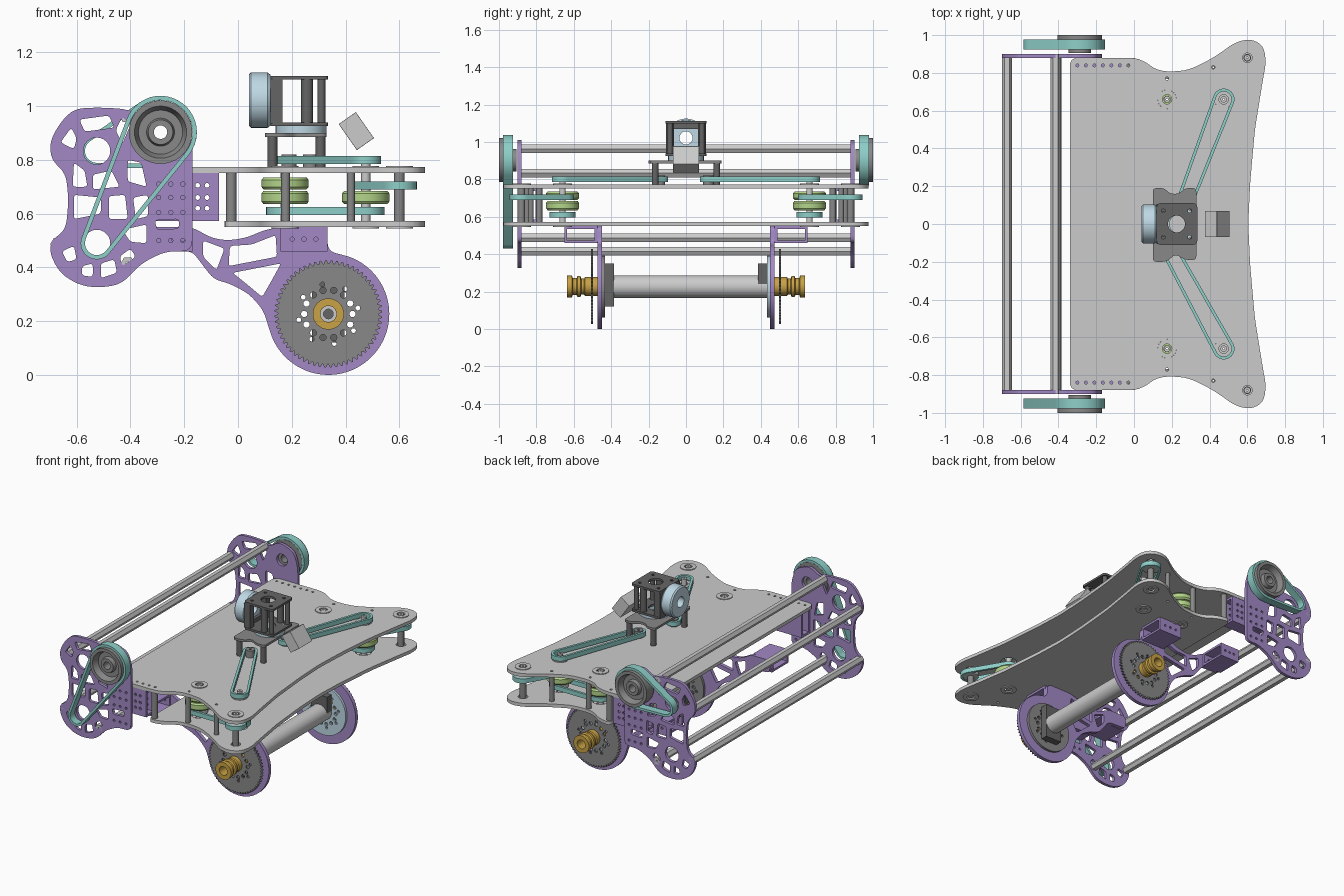
import bpy, bmesh
from math import pi, sin, cos, atan2, acos, hypot
from mathutils import Vector

if "Cube" in bpy.data.objects:
    bpy.data.objects.remove(bpy.data.objects["Cube"])


def mat(name, *c):
    m = bpy.data.materials.new(name)
    m.diffuse_color = (*c, 1)
    m.use_nodes = True
    m.node_tree.nodes["Principled BSDF"].inputs["Base Color"].default_value = m.diffuse_color
    return m


PURPLE = mat("purple", .36, .25, .56)
TEAL = mat("teal", .27, .62, .58)
GREEN = mat("green", .45, .66, .25)
BLUE = mat("pale_blue", .52, .69, .78)
BRASS = mat("brass", .58, .36, .06)
DARK = mat("dark_grey", .13, .13, .13)
MID = mat("mid_grey", .25, .25, .25)
FLAT, FRONT = (0, 0, 0), (pi / 2, 0, 0)
PI2 = 2 * pi


# ---- helpers
def circle(x, y, r, n=24):
    return [(x + r * cos(PI2 * i / n), y + r * sin(PI2 * i / n)) for i in range(n)]


def rounded(pts, r, n=4):
    """Fillet every corner; points are in hundredths."""
    out, pts = [], [Vector(p) / 100 for p in pts]
    for i, p in enumerate(pts):
        ends = []
        for q in (pts[i - 1], pts[(i + 1) % len(pts)]):
            d = q - p
            ends.append(p + d.normalized() * min(r, d.length * .48))
        for k in range(n + 1):
            t = k / n
            out.append(ends[0] * (1 - t) ** 2 + p * 2 * t * (1 - t) + ends[1] * t * t)
    return out


def hull(c1, r1, c2, r2, n=24):
    d = Vector(c2) - Vector(c1)
    a, off = atan2(d.y, d.x), acos((r1 - r2) / d.length)
    arc = lambda c, r, s, e: [(c[0] + r * cos(s + (e - s) * k / n), c[1] + r * sin(s + (e - s) * k / n)) for k in range(n + 1)]
    return arc(c1, r1, a + off, a + PI2 - off) + arc(c2, r2, a - off, a + off)


def sheet(name, loops, a, b, rot=FLAT, m=None):
    """Flat plate with holes, from a to b along its normal (z if FLAT, y if FRONT)."""
    cu = bpy.data.curves.new(name, 'CURVE')
    cu.dimensions, cu.fill_mode, cu.extrude = '2D', 'BOTH', abs(b - a) / 2
    for pts in loops:
        s = cu.splines.new('POLY')
        s.points.add(len(pts) - 1)
        for v, p in zip(s.points, pts):
            v.co = (p[0], p[1], 0, 1)
        s.use_cyclic_u = True
    ob = bpy.data.objects.new(name, cu)
    bpy.context.collection.objects.link(ob)
    c = (a + b) / 2
    ob.location = (0, 0, c) if rot == FLAT else (0, c, 0)
    ob.rotation_euler = rot
    bpy.ops.object.select_all(action='DESELECT')
    ob.select_set(True)
    bpy.context.view_layer.objects.active = ob
    bpy.ops.object.convert(target='MESH')
    ob = bpy.context.object
    if m:
        ob.data.materials.append(m)
    return ob


def belt(name, c1, r1, c2, r2, a, b, rot=FLAT, t=.016):
    sheet(name, [hull(c1, r1, c2, r2), hull(c1, r1 - t, c2, r2 - t)], a, b, rot, TEAL)


def lathe(name, prof, loc, axis=(0, 0, 1), m=None, n=40):
    """Revolve a closed (radius, height) profile about an axis."""
    bm = bmesh.new()
    rings = [[bm.verts.new((r * cos(PI2 * i / n), r * sin(PI2 * i / n), h)) for r, h in prof] for i in range(n)]
    k = len(prof)
    for i in range(n):
        A, B = rings[i], rings[(i + 1) % n]
        for j in range(k):
            bm.faces.new((A[j], B[j], B[(j + 1) % k], A[(j + 1) % k]))
    bmesh.ops.recalc_face_normals(bm, faces=bm.faces)
    me = bpy.data.meshes.new(name)
    bm.to_mesh(me)
    bm.free()
    ob = bpy.data.objects.new(name, me)
    bpy.context.collection.objects.link(ob)
    ob.location = loc
    ob.rotation_euler = Vector(axis).to_track_quat('Z', 'Y').to_euler()
    if m:
        me.materials.append(m)


def rod(name, p, axis, a, b, r, m=None, n=20, hole=.3):
    lathe(name, [(r * hole, a), (r, a), (r, b), (r * hole, b)], p, axis, m, n)


def box(name, x, y, z, m=None):
    bpy.ops.mesh.primitive_cube_add(size=1, location=(sum(x) / 2, sum(y) / 2, sum(z) / 2))
    ob = bpy.context.object
    ob.name = name
    ob.scale = (abs(x[1] - x[0]), abs(y[1] - y[0]), abs(z[1] - z[0]))
    if m:
        ob.data.materials.append(m)
    return ob


def tube(name, x, y, z, holes):
    """Rectangular bracket tube, open at both x ends, drilled on the sides."""
    t = .014 if y[1] > y[0] else -.014
    rect = [(x[0], z[0]), (x[1], z[0]), (x[1], z[1]), (x[0], z[1])]
    for y0 in (y[0], y[1] - t):
        sheet(name + "_side", [rect] + holes, y0, y0 + t, FRONT, PURPLE)
    for z0 in (z[0], z[1] - .014):
        box(name + "_web", x, (y[0] + t, y[1] - t), (z0, z0 + .014), PURPLE)


# ---- deck plates
def deck(name, start, z0, z1):
    half = [(start, 88), (0, 88), (6, 86), (11, 82), (18, 80.5), (29, 81.5), (42, 88), (54, 96.5),
            (62, 98), (68.5, 94.5), (70, 86), (68, 75), (64, 50), (61.5, 22), (60.5, 0)]
    edge = half + [(x, -y) for x, y in half[-2::-1]]
    holes = []
    for s in (-1, 1):
        holes += [circle(.175, s * .66, .05), circle(.475, s * .66, .05), circle(.6, s * .88, .03)]
        holes += [circle(x, s * y, .009, 10) for x, y in ((.175, .77), (.42, .83))]
        if start < -20:
            holes += [circle(-.3 + .045 * i, s * .84, .008, 10) for i in range(7)]
    sheet(name, [rounded(edge, .045)] + holes, z0, z1)


deck("top_deck", -34, .751, .773)
deck("bottom_deck", -5, .55, .572)

# ---- profile loops of the side plates and wheel arms
SIDE = rounded([(-53, 99.5), (-42, 99), (-38, 97), (-31, 102), (-20, 98), (-17, 88), (-17, 75), (-17, 46),
                (-27, 46), (-36, 41.5), (-43, 34), (-50, 32.5), (-58, 33), (-66, 37.5), (-70, 45), (-69.5, 50),
                (-64, 54), (-63, 65), (-64, 75), (-69.5, 80), (-70, 87), (-66, 94), (-61, 99)], .04)
CELLS = [[(-59, 95), (-48, 96.5), (-46, 92), (-57, 90.5)], [(-66, 86.5), (-62, 92), (-60, 88), (-61, 84)],
         [(-43, 96), (-40, 93), (-43, 86), (-45.5, 91)], [(-61, 79), (-57, 76), (-56, 70), (-61.5, 70)],
         [(-54, 74.5), (-47, 76), (-44, 70), (-54, 69)], [(-61, 67), (-51, 66), (-51, 60), (-61, 58)],
         [(-48, 66.5), (-42, 67), (-41, 58), (-48, 58)], [(-65.5, 46), (-61, 48), (-60, 43), (-63.5, 42)],
         [(-58, 40.5), (-54, 41.5), (-54, 36.5), (-58, 37)], [(-51, 41.5), (-46, 43), (-45, 38), (-51, 36)],
         [(-44, 44), (-40, 47), (-38, 44), (-43, 40.5)], [(-43, 54), (-34, 56), (-34, 49), (-40, 49.5)],
         [(-41, 80), (-36, 79), (-34, 70), (-41, 72)], [(-39, 66), (-33.5, 67), (-33.5, 59), (-38, 58)],
         [(-31, 57.5), (-22, 58), (-22, 54.5), (-30, 54)]]
HX, HZ = .336, .227
hub_arc = [(33.6 + 22.7 * cos(a), 22.7 + 22.7 * sin(a)) for a in (1.22 - 4.1 * i / 30 for i in range(31))]
ARM = rounded([(-31, 55), (-17, 55), (-10, 51), (-4, 50), (3, 51), (10, 54), (16, 55), (33, 55), (33.5, 46)]
              + hub_arc + [(9.5, 24), (4.3, 30), (-3, 34), (-9, 35.5), (-14, 42), (-17, 46), (-31, 46.5)], .03)
ARM_CELLS = [[(-13, 50), (-5, 47), (-8, 39), (-13, 44)], [(-3, 48), (5, 48.5), (14, 52), (14.5, 44), (-3.5, 40.5)],
             [(-2, 38), (16, 41.5), (13, 36), (9, 29), (3, 34)]]
ring = [circle(HX + r * cos(PI2 * i / n + o), HZ + r * sin(PI2 * i / n + o), h, 10)
        for r, n, h, o in ((.09, 14, .012, 0), (.112, 8, .009, .2)) for i in range(n)]
gear_edge = []
for i in range(60):
    for k, r in ((0, .187), (.3, .2), (.55, .2), (.85, .187)):
        a = PI2 * (i + k) / 60
        gear_edge.append((HX + r * cos(a), HZ + r * sin(a)))

for s in (-1, 1):
    ax = (0, s, 0)
    # side plate, its drive pulley and belt (the two sides drive different rollers)
    sheet("side_plate", [SIDE] + [rounded(c, .012) for c in CELLS]
          + [circle(-.525, .833, .05), circle(-.525, .49, .05), circle(-.288, .903, .04)]
          + [circle(x, z, .008, 10) for x in (-.295, -.25, -.205) for z in (.5, .605, .66, .71)],
          s * .88, s * .9, FRONT, PURPLE)
    lathe("drive_pulley", [(.025, .905), (.06, .905), (.06, .925), (.118, .925), (.118, 1), (.097, 1), (.082, .96),
                           (.052, .96), (.046, .985), (.025, .985)], (-.288, 0, .903), ax, MID)
    belt("side_belt", (-.288, .903), .135, (-.525, .49 if s < 0 else .833), .06, s * .925, s * .978, FRONT)
    tube("deck_bracket", (-.31, -.07), (s * .79, s * .878), (.572, .751),
         [circle(x, z, .009, 10) for x in (-.15, -.115) for z in (.62, .66, .705)])

    # wheel arm, gear, hub and brackets
    sheet("wheel_arm", [ARM, circle(HX, HZ, .125)] + [rounded(c, .012) for c in ARM_CELLS], s * .45, s * .474, FRONT, PURPLE)
    sheet("wheel_gear", [gear_edge, circle(HX, HZ, .03)] + ring, s * .496, s * .508, FRONT, MID)
    sheet("inner_disc", [circle(HX, HZ, .165, 48), circle(HX, HZ, .04)] + ring, s * .432, s * .448,
          FRONT, BLUE if s > 0 else MID)
    lathe("wheel_hub", [(.03, .44), (.05, .44), (.05, .54), (.043, .545), (.043, .56), (.056, .565), (.056, .58),
                        (.045, .585), (.045, .605), (.058, .61), (.058, .637), (.03, .637)], (HX, 0, HZ), ax, BRASS, 32)
    box("bearing_block", (HX - .06, HX + .06), (s * .385, s * .432), (.24, .35) if s > 0 else (.12, .35), DARK)
    for x0, x1 in ((.158, .333), (-.31, -.17)):
        tube("arm_bracket", (x0, x1), (s * .474, s * .65), (.46, .55),
             [circle(x0 + (x1 - x0) * f, .505, .008, 10) for f in (.25, .5, .75)])

    # deck standoffs
    for x, y, r in ((-.025, .85, .02), (.177, .785, .017), (.42, .83, .015), (.6, .88, .02)):
        rod("standoff", (x, s * y, 0), (0, 0, 1), .571, .752, r, MID)
    # vertical shafts with bearing flanges
    for x, y, top in ((.175, .66, .775), (.475, .66, .815), (.6, .88, .778)):
        rod("pulley_shaft", (x, s * y, 0), (0, 0, 1), .548, top, .017)
        for z in (.545, .77):
            rod("bearing_flange", (x, s * y, 0), (0, 0, 1), z, z + .008, .05, hole=.5)
    # intake pulleys and belts between decks
    for x, z0, z1 in ((.175, .69, .735), (.175, .635, .685), (.475, .635, .685)):
        lathe("green_pulley", [(.018, z0), (.08, z0), (.088, z0 + .01), (.088, z1 - .01), (.08, z1), (.018, z1)],
              (x, s * .66, 0), m=GREEN)
    belt("lower_belt", (.175, s * .66), .07, (.475, s * .66), .07, .595, .625)
    belt("corner_belt", (.475, s * .66), .06, (.6, s * .88), .065, .69, .72)
    for x, y, z, r in ((.175, .66, .597, .054), (.475, .66, .597, .054), (.475, .66, .692, .044), (.6, .88, .692, .049)):
        rod("belt_pulley", (x, s * y, 0), (0, 0, 1), z, z + .026, r)
    # long belt over the top deck
    inner = (.27, .12) if s > 0 else (.19, -.14)
    belt("deck_belt", (.475, s * .66), .057, inner, .045, .785, .815)
    rod("motor_pulley", (*inner, 0), (0, 0, 1), .773, .82, .028, MID)

# ---- rods across the back
for x, z in ((-.672, .833), (-.672, .487), (-.415, .963), (-.41, .415)):
    rod("cross_rod", (x, 0, z), (0, 1, 0), -.9, .9, .026, n=6)
rod("wheel_axle", (HX, 0, HZ), (0, 1, 0), -.44, .44, .06, n=32)

# ---- turret on the deck
for y in (-.165, .165):
    for x in (.128, .307):
        rod("turret_leg", (x, y, 0), (0, 0, 1), .772, .886, .018, DARK)
sheet("turret_base", [rounded([(10, 14), (10, 19), (16, 19), (19, 16), (24, 16), (27, 19), (33, 19),
                               (33, -19), (27, -19), (22, -16), (17, -20), (10, -20), (10, -14)], .02),
                      circle(.225, 0, .05)], .885, .9, FLAT, MID)
rod("turret_ring", (.235, 0, 0), (0, 0, 1), .9, .937, .095, BLUE, 40, .5)
for z in (.925, 1.098):
    sheet("turret_frame", [rounded([(12, -11), (33.5, -11), (33.5, 11), (12, 11)], .02), circle(.225, 0, .045)]
          + [circle(.225 + a * .07, b * .07, .01, 10) for a in (-1, 1) for b in (-1, 1)], z, z + .014, FLAT, DARK)
for y in (-.085, .085):
    rod("frame_post", (.257, y, 0), (0, 0, 1), .935, 1.1, .022, DARK)
    rod("frame_post", (.31, y, 0), (0, 0, 1), .935, 1.1, .015, DARK)
    box("frame_cheek", (.12, .165), (y - .022, y + .022), (.935, 1.1), DARK)
for z in (.95, 1.085):
    box("frame_crosspiece", (.12, .14), (-.07, .07), (z - .015, z + .015), DARK)
lathe("side_motor", [(.035, .04), (.095, .04), (.103, .048), (.103, .11), (.095, .12), (.035, .12)],
      (0, 0, 1.022), (1, 0, 0), BLUE)

# ---- tilted sensor box
cam = box("sensor_box", (.401, .479), (-.07, .07), (.851, .969))
cam.location = (.44, 0, .907)
cam.rotation_euler = (0, -.61, 0)
bev = cam.modifiers.new("soft_edges", 'BEVEL')
bev.width, bev.segments = .012, 3

bpy.ops.object.select_all(action='SELECT')
bpy.ops.object.shade_smooth_by_angle(angle=.6)
